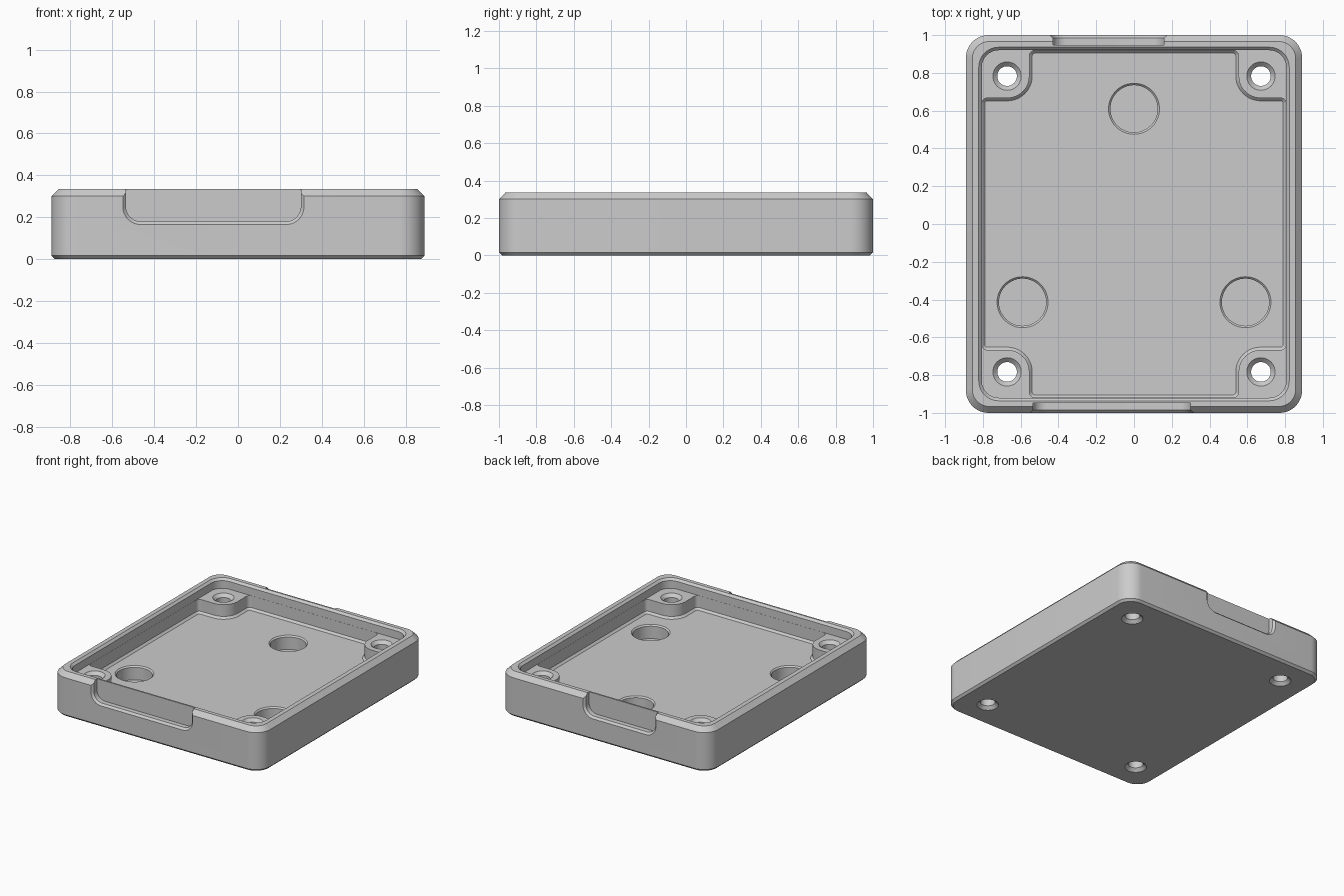
import bpy, bmesh, math
from mathutils import Vector

if "Cube" in bpy.data.objects:
    bpy.data.objects.remove(bpy.data.objects["Cube"])

# Main dimensions
HX, HY, TOP = 0.89, 1.0, 0.335
FLOOR, POST_TOP = 0.155, 0.26
WALL_X, WALL_Y = 0.806, 0.92
BEV = 0.016


def fillet(corners, steps=12):
    """Round every right-angled corner (x, y, radius) of an outline."""
    out = []
    for i, (x, y, r) in enumerate(corners):
        p = Vector((x, y))
        u = (Vector(corners[i - 1][:2]) - p).normalized()
        v = (Vector(corners[(i + 1) % len(corners)][:2]) - p).normalized()
        for k in range(steps + 1):
            t = math.pi / 2 * k / steps
            out.append(p + r * (u * (1 - math.sin(t)) + v * (1 - math.cos(t))))
    return out


def round_rect(x, y, r):
    return fillet([(x, -y, r), (x, y, r), (-x, y, r), (-x, -y, r)])


def circle(cx, cy, r, n=48):
    return [Vector((cx + r * math.cos(2 * math.pi * k / n),
                    cy + r * math.sin(2 * math.pi * k / n))) for k in range(n)]


def loft(name, layers, upright=False):
    """Solid through (outline, level) layers, stacked along z, or along y if upright."""
    bm = bmesh.new()
    rings = []
    for outline, level in layers:
        rings.append([bm.verts.new((p.x, level, p.y) if upright else (p.x, p.y, level))
                      for p in outline])
    n = len(rings[0])
    for a, b in zip(rings, rings[1:]):
        for i in range(n):
            j = (i + 1) % n
            bm.faces.new((a[i], a[j], b[j], b[i]))
    bm.faces.new(rings[0])
    bm.faces.new(rings[-1])
    bmesh.ops.recalc_face_normals(bm, faces=bm.faces)
    mesh = bpy.data.meshes.new(name)
    bm.to_mesh(mesh)
    bm.free()
    obj = bpy.data.objects.new(name, mesh)
    bpy.context.collection.objects.link(obj)
    return obj


def floor_outline(d):
    """Lower cavity outline that runs around the four corner posts, inset by d."""
    r = 0.03 - d
    quad = [(WALL_X - d, 0.668 - d, r), (0.555 - d, 0.668 - d, 0.115 + d),
            (0.555 - d, WALL_Y - d, r)]
    corners = []
    for sx, sy in ((1, 1), (-1, 1), (-1, -1), (1, -1)):
        part = [(sx * x, sy * y, rad) for x, y, rad in quad]
        corners += part if sx * sy > 0 else part[::-1]
    return fillet(corners)


def slot_cutter(name, x0, x1, side):
    """Recess in the front or back wall, open at the top, with a bevelled mouth."""
    def outline(g):
        r = 0.07 + g
        return fillet([(x0 - g, 0.18 - g, r), (x1 + g, 0.18 - g, r),
                       (x1 + g, 0.5, 0.01), (x0 - g, 0.5, 0.01)])
    return loft(name, [(outline(0), side * 0.948), (outline(0), side * (HY - 0.015)),
                       (outline(0.015), side * HY), (outline(0.035), side * (HY + 0.02))], True)


# Tray body with bevelled top and bottom edges
tray = loft("tray", [
    (round_rect(HX - BEV, HY - BEV, 0.105), 0),
    (round_rect(HX, HY, 0.12), BEV),
    (round_rect(HX, HY, 0.12), 0.30),
    (round_rect(HX - 0.034, HY - 0.034, 0.09), TOP)])

# Cavity above the posts, and the deeper part between them
cutters = [
    loft("upper_cavity", [
        (round_rect(WALL_X + g, WALL_Y + g, 0.09 + g), z)
        for g, z in ((0, POST_TOP), (0, TOP - BEV), (BEV, TOP), (BEV + 0.05, TOP + 0.05))]),
    loft("lower_cavity", [(floor_outline(BEV), FLOOR),
                          (floor_outline(0.001), FLOOR + 0.015),
                          (floor_outline(0.001), 0.30)])]

# Screw holes through the posts, countersunk at both ends
for sx in (-1, 1):
    for sy in (-1, 1):
        profile = ((0.095, -0.02), (0.052, 0.023), (0.052, POST_TOP - 0.023),
                   (0.095, POST_TOP + 0.02))
        cutters.append(loft("screw_hole", [(circle(sx * 0.672, sy * 0.783, r), z)
                                           for r, z in profile]))

# Round pockets in the floor
for cx, cy in ((0, 0.61), (-0.59, -0.414), (0.59, -0.414)):
    profile = ((0.125, 0.05), (0.125, FLOOR - 0.01), (0.135, FLOOR), (0.155, FLOOR + 0.02))
    cutters.append(loft("round_pocket", [(circle(cx, cy, r), z) for r, z in profile]))

# Wall recesses
cutters.append(slot_cutter("front_recess", -0.535, 0.30, -1))
cutters.append(slot_cutter("back_recess", -0.43, 0.16, 1))

# Cut everything out of the tray
for cutter in cutters:
    cutter.hide_render = True
    mod = tray.modifiers.new(cutter.name, "BOOLEAN")
    mod.operation = "DIFFERENCE"
    mod.solver = "EXACT"
    mod.object = cutter
bpy.context.view_layer.update()
evaluated = tray.evaluated_get(bpy.context.evaluated_depsgraph_get())
mesh = bpy.data.meshes.new_from_object(evaluated)
tray.modifiers.clear()
tray.data = mesh
for cutter in cutters:
    bpy.data.objects.remove(cutter)

# Single plastic colour
grey = bpy.data.materials.new("light_grey_plastic")
grey.use_nodes = True
colour = (0.6, 0.6, 0.6, 1)
grey.diffuse_color = colour
grey.node_tree.nodes["Principled BSDF"].inputs["Base Color"].default_value = colour
mesh.materials.clear()
mesh.materials.append(grey)

# Smooth corners, crisp bevels
bpy.ops.object.select_all(action="DESELECT")
tray.select_set(True)
bpy.context.view_layer.objects.active = tray
bpy.ops.object.shade_smooth_by_angle(angle=math.radians(25))
